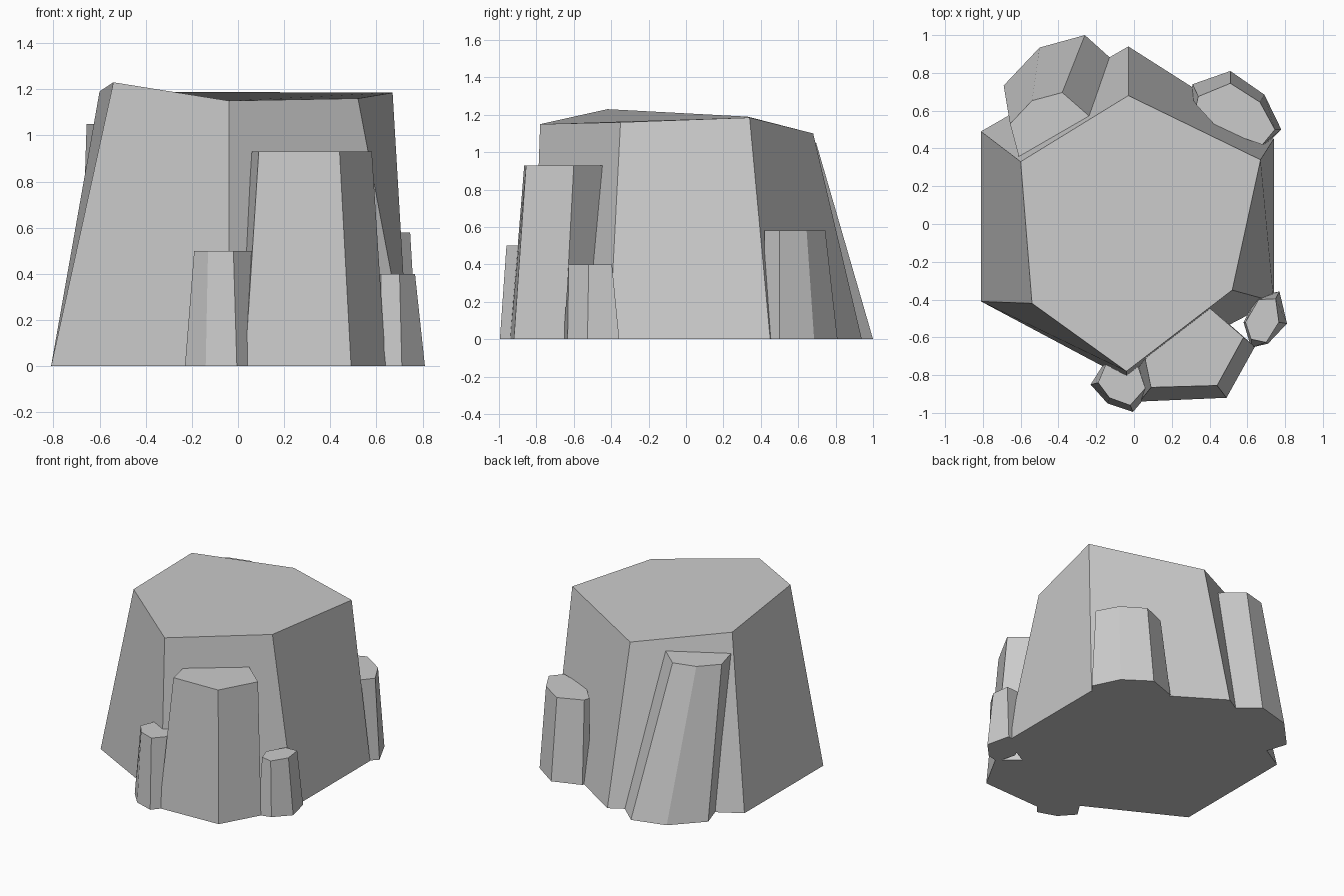
import bpy, bmesh


def column(name, base, top, height):
    """Tapered rock column: base ring on the ground, top ring at one height or at a height per corner."""
    heights = height if isinstance(height, list) else [height] * len(top)
    bm = bmesh.new()
    low = [bm.verts.new((x, y, 0)) for x, y in base]
    high = [bm.verts.new((x, y, z)) for (x, y), z in zip(top, heights)]
    bm.faces.new(low)
    bm.faces.new(high)
    n = len(base)
    for i in range(n):
        j = (i + 1) % n
        bm.faces.new((low[i], low[j], high[j], high[i]))
    bmesh.ops.recalc_face_normals(bm, faces=bm.faces)
    mesh = bpy.data.meshes.new(name)
    bm.to_mesh(mesh)
    bm.free()
    obj = bpy.data.objects.new(name, mesh)
    bpy.context.collection.objects.link(obj)
    return obj


# Main six-sided boulder with an uneven top
column("main_rock",
       [(-.81, -.41), (-.04, -.82), (.74, -.41), (.74, .45), (-.03, .94), (-.81, .49)],
       [(-.54, -.42), (-.04, -.78), (.52, -.35), (.67, .34), (-.03, .68), (-.60, .33)],
       [1.23, 1.15, 1.16, 1.185, 1.10, 1.19])

# Large column on the front
column("front_column",
       [(.03, -.94), (.49, -.92), (.64, -.65), (.38, -.42), (.12, -.50), (0, -.72)],
       [(.09, -.865), (.44, -.855), (.58, -.60), (.36, -.41), (.14, -.50), (.06, -.72)],
       .93)

# Small column front left of it
column("front_small_column",
       [(-.23, -.85), (-.14, -.95), (-.005, -.995), (.075, -.90), (.03, -.75), (-.16, -.74)],
       [(-.19, -.84), (-.13, -.92), (-.02, -.96), (.06, -.87), (.02, -.75), (-.15, -.745)],
       .50)

# Small column at the right corner
column("right_small_column",
       [(.62, -.655), (.71, -.633), (.81, -.527), (.77, -.357), (.65, -.38), (.58, -.52)],
       [(.62, -.61), (.70, -.627), (.767, -.52), (.75, -.396), (.66, -.40), (.59, -.52)],
       .40)

# Medium column at the back right
column("back_right_column",
       [(.30, .675), (.31, .74), (.51, .81), (.69, .685), (.78, .50), (.70, .42), (.45, .50)],
       [(.33, .63), (.34, .675), (.51, .745), (.667, .645), (.746, .50), (.68, .42), (.45, .50)],
       .58)

# Tall leaning column at the back left
column("back_left_column",
       [(-.69, .733), (-.50, .934), (-.26, 1.0), (-.06, .82), (-.20, .50), (-.60, .45)],
       [(-.656, .53), (-.54, .653), (-.38, .696), (-.19, .53), (-.25, .35), (-.60, .32)],
       1.05)
